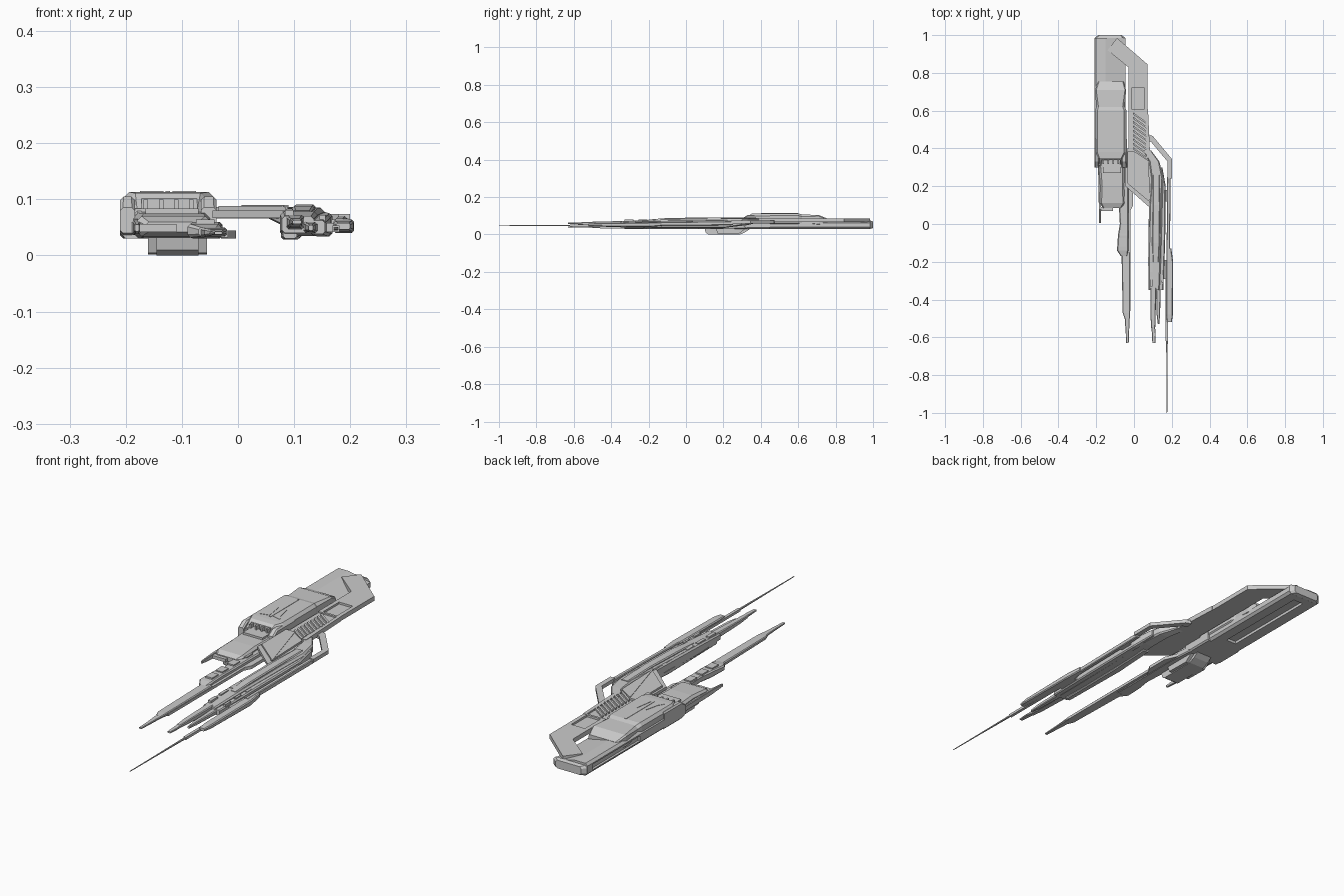
import bpy, bmesh, random
random.seed(4)


def make(name, verts, faces):
    me = bpy.data.meshes.new(name)
    bm = bmesh.new()
    vs = [bm.verts.new(v) for v in verts]
    for f in faces:
        bm.faces.new([vs[i] for i in f])
    bmesh.ops.recalc_face_normals(bm, faces=bm.faces)
    bm.to_mesh(me)
    bm.free()
    ob = bpy.data.objects.new(name, me)
    bpy.context.collection.objects.link(ob)
    return ob


def stack(name, rings):
    """Skin a list of equal-length rings into a closed solid."""
    n, m = len(rings[0]), len(rings)
    faces = [list(range(n)), list(range((m - 1) * n, m * n))]
    for r in range(m - 1):
        for i in range(n):
            j = (i + 1) % n
            faces.append([r*n + i, r*n + j, r*n + n + j, r*n + n + i])
    return make(name, [v for ring in rings for v in ring], faces)


def loft(name, sections):
    """Chamfered cross-sections along y: (y, x0, x1, z0, z1, chamfer)."""
    rings = []
    for y, a, b, l, h, c in sections:
        rings.append([(x, y, z) for x, z in (
            (a + c, l), (b - c, l), (b, l + c), (b, h - c),
            (b - c, h), (a + c, h), (a, h - c), (a, l + c))])
    return stack(name, rings)


def plate(name, pts, z0, z1):
    return stack(name, [[(x, y, z) for x, y in pts] for z in (z0, z1)])


def extrude_y(name, pts, y0, y1):
    return stack(name, [[(x, y, z) for x, z in pts] for y in (y0, y1)])


def extrude_x(name, pts, x0, x1):
    return stack(name, [[(x, y, z) for y, z in pts] for x in (x0, x1)])


def box(name, x0, x1, y0, y1, z0, z1):
    return plate(name, [(x0, y0), (x1, y0), (x1, y1), (x0, y1)], z0, z1)


def cut(ob, *limits):
    cutter = box("cutter", *limits)
    cutter.hide_render = True
    mod = ob.modifiers.new("cut", 'BOOLEAN')
    mod.operation, mod.object, mod.solver = 'DIFFERENCE', cutter, 'EXACT'
    bpy.context.view_layer.objects.active = ob
    bpy.ops.object.modifier_apply(modifier=mod.name)
    bpy.data.objects.remove(cutter)


# Main hull slab with chamfered stern, side groove and belly slot
hull = extrude_y("main_hull", [(-.21, .04), (-.2, .03), (-.055, .03), (-.045, .04), (-.045, .062),
                               (-.15, .084), (-.2, .084), (-.21, .074)], .31, .985)
loft("stern_cap", [(.984, -.21, -.045, .03, .075, .01), (1.0, -.19, -.065, .034, .07, .008)])
cut(hull, -.23, -.2, .62, .95, .045, .068)
cut(hull, -.15, -.1, .5, .95, .02, .042)

# Raised cabin: tapering tail, waist and sloping windscreen
cabin = loft("cabin", [(.305, -.185, -.068, .05, .075, .006), (.35, -.195, -.055, .05, .111, .012),
                       (.38, -.206, -.04, .05, .113, .012), (.60, -.206, -.04, .05, .113, .012),
                       (.62, -.20, -.048, .05, .107, .012), (.71, -.206, -.042, .05, .104, .006),
                       (.755, -.19, -.055, .05, .085, .005)])
cut(cabin, -.172, -.073, .28, .338, .068, .12)
for x0, x1 in ((-.21, -.184), (-.066, -.038)):
    loft("cabin_cheek", [(.30, x0, x1, .04, .085, .005), (.33, x0, x1, .03, .105, .006),
                         (.45, x0, x1, .03, .105, .006)])
for i in range(4):
    box("windscreen_bar", -.168 + i*.027, -.16 + i*.027, .318, .345, .06, .1)
for s in (-1, 1):
    plate("roof_fin", [(-.125 + s*.008, .41), (-.125 + s*.05, .40), (-.125 + s*.035, .425),
                       (-.125 + s*.02, .49)], .11, .1145)
box("roof_spine", -.129, -.121, .40, .60, .11, .1145)

# Neck, chin and forward prong
loft("neck", [(.085, -.165, -.065, .042, .06, .006), (.11, -.18, -.05, .034, .07, .008),
              (.2, -.178, -.052, .032, .075, .01), (.29, -.185, -.05, .03, .075, .01),
              (.34, -.19, -.05, .03, .08, .01)])
box("neck_step", -.165, -.07, .27, .33, .07, .084)
loft("port_prong", [(.005, -.184, -.176, .043, .055, .002), (.08, -.186, -.174, .038, .06, .002),
                    (.3, -.19, -.17, .036, .062, .003)])
box("prong_foot", -.18, -.11, .07, .09, .042, .056)

# Belly scoop
extrude_x("belly_scoop", [(.10, .032), (.105, .01), (.12, 0), (.29, 0), (.32, .014), (.345, .032)], -.145, -.07)
for x0, x1 in ((-.16, -.145), (-.07, -.055)):
    extrude_x("scoop_wall", [(.16, .032), (.17, .004), (.28, .002), (.32, .032)], x0, x1)

# Inner lance with its stepped barrel
loft("lance_root", [(-.17, -.07, -.035, .034, .05, .004), (-.14, -.09, -.03, .032, .056, .005),
                    (-.06, -.085, -.03, .03, .06, .005), (.0, -.075, -.03, .03, .058, .005),
                    (.2, -.085, -.028, .03, .06, .005), (.33, -.085, -.04, .03, .06, .005)])
loft("lance_barrel", [(-.5, -.05, -.022, .036, .046, .003), (-.47, -.06, -.02, .034, .048, .003),
                      (-.15, -.066, -.02, .032, .05, .004)])
box("lance_rail", -.03, -.018, -.46, .2, .032, .044)
loft("lance_tip", [(-.63, -.042, -.028, .037, .043, .002), (-.57, -.044, -.026, .036, .044, .002),
                   (-.49, -.05, -.022, .036, .046, .003)])
plate("lance_fin", [(-.03, .05), (-.004, .1), (-.004, .2), (-.03, .26)], .03, .044)
for y in (-.12, -.05, .03, .12):
    box("lance_block", -.075, -.042, y, y + .045, .05, .064)

# Starboard arm folding out from the stern, running forward
plate("stern_arm", [(-.14, .92), (-.09, .985), (.072, .845), (.072, .83), (-.03, .83)], .066, .086)
arm = box("side_arm", -.03, .072, .6, .832, .066, .086)
cut(arm, -.012, .055, .61, .72, .077, .1)
plate("rib_deck", [(-.03, .605), (.06, .605), (.08, .46), (.085, .34), (-.03, .37)], .066, .08)
for i in range(9):
    y = .59 - i*.023
    plate("deck_rib", [(-.004, y), (.066, y - .05), (.066, y - .061), (-.004, y - .011)], .079, .088)
plate("deck_edge", [(.06, .61), (.074, .61), (.086, .35), (.066, .35)], .066, .087)

# Wing panel bridging cabin and gun pod
plate("wing_panel", [(-.045, .40), (.0, .40), (.09, .35), (.10, .1), (.08, .09), (-.045, .2)], .067, .08)
plate("wing_skin", [(-.035, .385), (.0, .385), (.078, .335), (.085, .115), (-.035, .215)], .079, .088)
plate("wing_seam", [(.006, .375), (.014, .37), (.09, .11), (.082, .11)], .086, .09)

# Starboard gun pod, built in stepped layers
loft("pod_body", [(-.35, .078, .135, .04, .07, .005), (-.2, .075, .142, .035, .078, .006),
                  (.1, .08, .15, .035, .084, .008), (.24, .09, .155, .04, .085, .008),
                  (.33, .08, .135, .05, .086, .006), (.39, .05, .09, .066, .084, .004)])
loft("pod_crown", [(-.2, .1, .13, .07, .08, .003), (-.1, .096, .136, .07, .088, .004),
                   (.1, .1, .138, .07, .091, .004), (.26, .1, .135, .075, .088, .004)])
loft("pod_keel", [(-.33, .08, .105, .03, .05, .004), (.0, .077, .11, .028, .05, .004),
                  (.2, .085, .115, .032, .05, .004)])
loft("pod_flank", [(-.35, .13, .155, .038, .062, .004), (-.1, .135, .165, .034, .072, .005),
                   (.2, .14, .168, .034, .075, .005), (.3, .13, .15, .05, .08, .004)])
loft("pod_barrel", [(-.56, .092, .112, .052, .066, .003), (-.5, .088, .114, .05, .068, .003),
                    (-.34, .086, .118, .046, .072, .004)])
loft("pod_muzzle", [(-.63, .097, .113, .056, .063, .002), (-.58, .095, .115, .055, .064, .002),
                    (-.55, .092, .112, .052, .066, .003)])
loft("second_barrel", [(-.53, .126, .134, .044, .054, .002), (-.48, .12, .138, .042, .058, .003),
                       (-.33, .116, .142, .04, .06, .004)])
for i in range(7):
    y = -.33 + i*.075
    w = random.uniform(.012, .025)
    box("pod_panel", .084, .084 + w, y, y + .05, .06, .081)
    box("flank_panel", .145, .145 + w*.7, y + .02, y + .06, .05, .072)

# Outer rail, elbow and needle gun
plate("rail_elbow", [(.075, .475), (.1, .465), (.2, .345), (.2, .24), (.178, .24), (.178, .33),
                     (.09, .435), (.07, .44)], .058, .074)
loft("outer_rail", [(-.2, .172, .19, .046, .066, .003), (.25, .176, .194, .05, .07, .003)])
loft("rail_gun", [(-.52, .175, .2, .046, .058, .003), (-.48, .17, .206, .043, .061, .004),
                  (-.2, .17, .207, .04, .064, .004), (-.13, .175, .198, .046, .066, .004)])
box("rail_link", .13, .18, -.29, -.19, .042, .058)
box("rail_link_rear", .15, .18, .12, .18, .05, .064)
box("needle_sleeve", .168, .181, -.62, -.2, .042, .053)
loft("needle", [(-1.0, .173, .176, .046, .049, .0005), (-.82, .172, .177, .045, .050, .001),
                (-.6, .170, .179, .044, .051, .001)])
